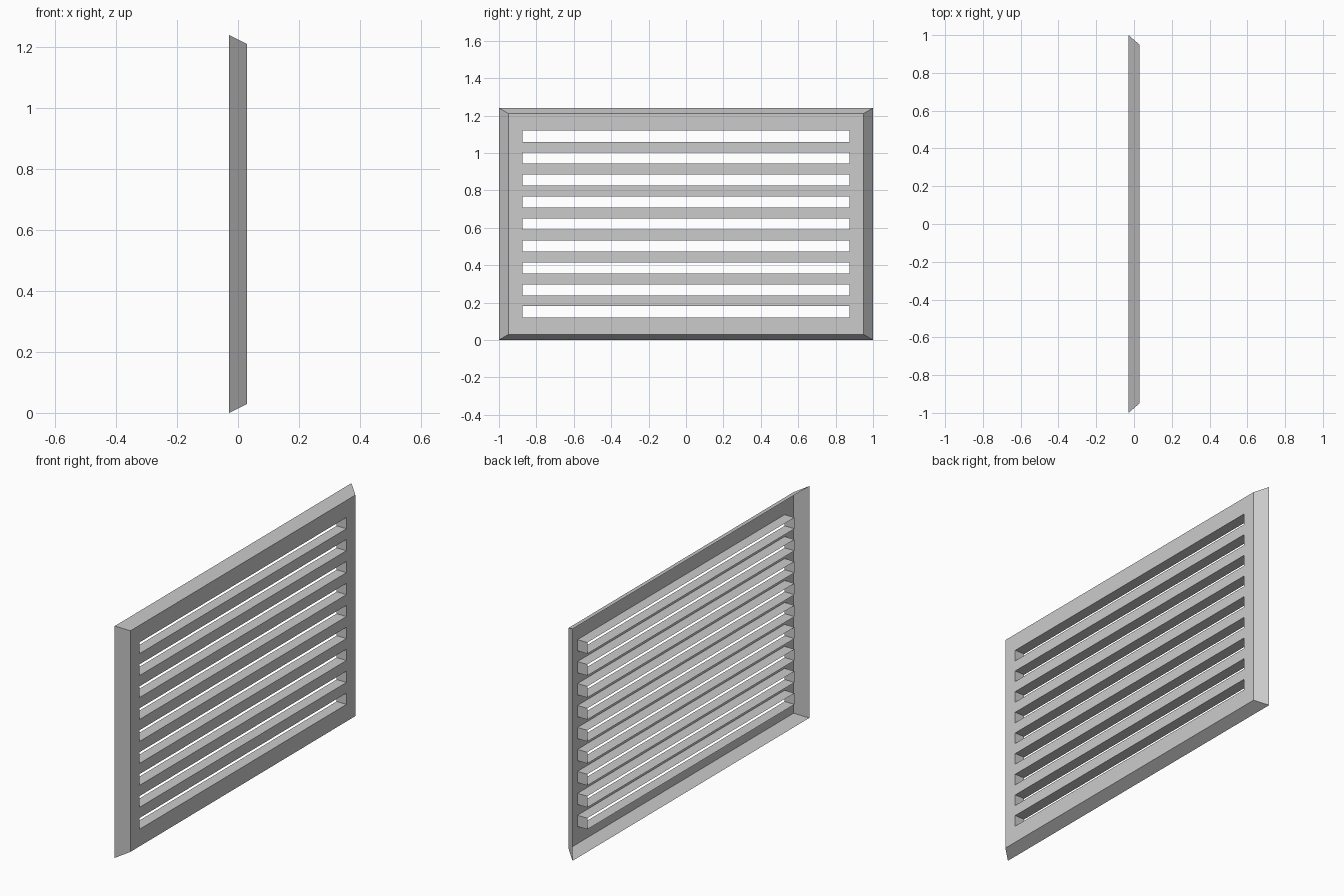
import bpy, bmesh

if "Cube" in bpy.data.objects:
    bpy.data.objects.remove(bpy.data.objects["Cube"])

FRONT, BACK = 0.029, -0.029
HEIGHT, INNER_Y = 1.24, 0.95
LIP = 0.029
SLOT_Y, SLOT_H, PITCH, COUNT = 0.875, 0.06, 0.1174, 9
MID = HEIGHT / 2


def finish(name, bm):
    bmesh.ops.remove_doubles(bm, verts=bm.verts, dist=1e-5)
    mesh = bpy.data.meshes.new(name)
    bm.to_mesh(mesh)
    bm.free()
    obj = bpy.data.objects.new(name, mesh)
    bpy.context.collection.objects.link(obj)
    return obj


def ring(bm, x, half_y, z0, z1):
    return [bm.verts.new((x, y, z)) for y, z in
            ((-half_y, z0), (half_y, z0), (half_y, z1), (-half_y, z1))]


def bridge(bm, a, b):
    for i in range(4):
        j = (i + 1) % 4
        bm.faces.new((a[i], a[j], b[j], b[i]))


# Slot bottom and top heights
slots = []
for i in range(COUNT):
    c = MID + (i - (COUNT - 1) / 2) * PITCH
    slots.append((c - SLOT_H / 2, c + SLOT_H / 2))

# Thin sheet with open slots
bm = bmesh.new()
ys = [-INNER_Y, -SLOT_Y, SLOT_Y, INNER_Y]
zs = [LIP] + [z for s in slots for z in s] + [HEIGHT - LIP]
for row in range(len(zs) - 1):
    for col in range(3):
        if col == 1 and row % 2 == 1:
            continue
        y0, y1, z0, z1 = ys[col], ys[col + 1], zs[row], zs[row + 1]
        bm.faces.new([bm.verts.new((FRONT, y, z)) for y, z in
                      ((y0, z0), (y1, z0), (y1, z1), (y0, z1))])
bmesh.ops.remove_doubles(bm, verts=bm.verts, dist=1e-5)
finish("face_plate", bm)

# Sloping rim flaring toward the back
bm = bmesh.new()
bridge(bm, ring(bm, BACK, 1.0, 0, HEIGHT),
       ring(bm, FRONT, INNER_Y, LIP, HEIGHT - LIP))
finish("rim", bm)

# Open rectangular sleeves behind the slots
bm = bmesh.new()
for z0, z1 in slots:
    bridge(bm, ring(bm, FRONT, SLOT_Y, z0, z1), ring(bm, BACK, SLOT_Y, z0, z1))
finish("slot_sleeves", bm)
